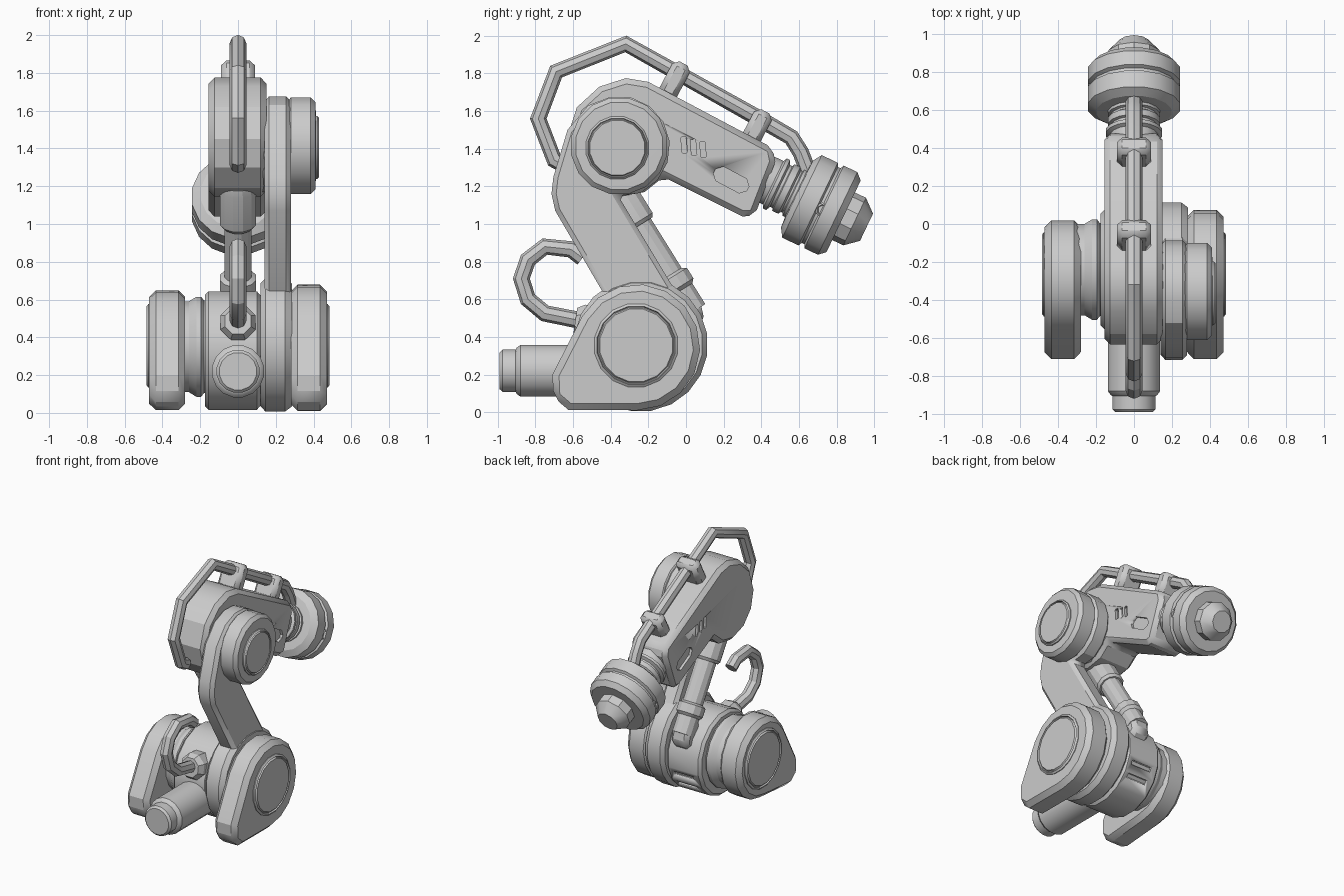
import bpy, bmesh
from math import sin, cos, pi, radians
from mathutils import Vector, Matrix

if "Cube" in bpy.data.objects:
    bpy.data.objects.remove(bpy.data.objects["Cube"])


def select(ob):
    bpy.ops.object.select_all(action='DESELECT')
    ob.select_set(True)
    bpy.context.view_layer.objects.active = ob


def finish(name, bm, bevel=0.0, angle=28):
    bmesh.ops.recalc_face_normals(bm, faces=bm.faces)
    me = bpy.data.meshes.new(name)
    bm.to_mesh(me)
    bm.free()
    ob = bpy.data.objects.new(name, me)
    bpy.context.collection.objects.link(ob)
    if bevel:
        m = ob.modifiers.new("bevel", 'BEVEL')
        m.width, m.segments, m.limit_method, m.angle_limit = bevel, 1, 'ANGLE', radians(45)
    select(ob)
    bpy.ops.object.shade_smooth_by_angle(angle=radians(angle))
    return ob


def lathe(name, origin, axis, prof, n=16):
    """Revolve (radius, distance) pairs round an axis."""
    bm = bmesh.new()
    rot = Vector(axis).to_track_quat('Z', 'Y')
    rings = []
    for r, t in prof:
        rings.append([bm.verts.new(Vector(origin) + rot @ Vector((
            r * cos(2 * pi * (i + .5) / n), r * sin(2 * pi * (i + .5) / n), t))) for i in range(n)])
    for a, b in zip(rings, rings[1:]):
        for i in range(n):
            bm.faces.new((a[i], a[(i + 1) % n], b[(i + 1) % n], b[i]))
    bm.faces.new(rings[0])
    bm.faces.new(rings[-1])
    return finish(name, bm)


def plate(name, pts, x0, x1, bevel=.025):
    """Extrude a side (y, z) profile across x."""
    bm = bmesh.new()
    a = [bm.verts.new((x0, y, z)) for y, z in pts]
    b = [bm.verts.new((x1, y, z)) for y, z in pts]
    n = len(pts)
    bm.faces.new(a)
    bm.faces.new(b)
    for i in range(n):
        bm.faces.new((a[i], a[(i + 1) % n], b[(i + 1) % n], b[i]))
    return finish(name, bm, bevel)


def arc(cy, cz, r, a0, a1, n):
    return [(cy + r * cos(radians(a0 + (a1 - a0) * i / n)),
             cz + r * sin(radians(a0 + (a1 - a0) * i / n))) for i in range(n + 1)]


def tube(name, pts, r):
    """Sweep a round cable along (y, z) points in the middle plane."""
    cu = bpy.data.curves.new(name, 'CURVE')
    cu.dimensions = '3D'
    cu.bevel_depth, cu.bevel_resolution, cu.use_fill_caps = r, 2, True
    sp = cu.splines.new('POLY')
    sp.points.add(len(pts) - 1)
    for p, (y, z) in zip(sp.points, pts):
        p.co = (0, y, z, 1)
    ob = bpy.data.objects.new(name, cu)
    bpy.context.collection.objects.link(ob)
    select(ob)
    bpy.ops.object.convert(target='MESH')
    bpy.ops.object.shade_smooth_by_angle(angle=radians(28))


def cut(target, name, boxes):
    """Sink slots, each (centre, size, tilt about x, corner), into a part."""
    bm = bmesh.new()
    for c, (sx, sy, sz), tilt, k in boxes:
        m = Matrix.Translation(c) @ Matrix.Rotation(tilt, 4, 'X')
        y, z = sy / 2, sz / 2
        ring = [(-y + k, -z), (y - k, -z), (y, -z + k), (y, z - k), (y - k, z), (-y + k, z), (-y, z - k), (-y, -z + k)]
        a, b = ([bm.verts.new(m @ Vector((x, *p))) for p in ring] for x in (-sx / 2, sx / 2))
        bm.faces.new(a)
        bm.faces.new(b)
        for i in range(8):
            bm.faces.new((a[i], a[(i + 1) % 8], b[(i + 1) % 8], b[i]))
    cutter = finish(name, bm)
    cutter.hide_render = True
    m = target.modifiers.new("slots", 'BOOLEAN')
    m.operation, m.object, m.solver = 'DIFFERENCE', cutter, 'EXACT'
    select(target)
    for mod in [k.name for k in target.modifiers if k.type in {'BEVEL', 'BOOLEAN'}]:
        bpy.ops.object.modifier_apply(modifier=mod)
    bpy.data.objects.remove(cutter)


def cap(name, x, s, c, r):
    """Round cover with a thin groove round a raised middle."""
    lathe(name, (x, *c), (s, 0, 0),
          [(r, -.04), (r, .005), (r * .94, .015), (r * .92, .004), (r * .9, .004), (r * .87, .015), (0.01, .015)], 16)


# base: two teardrop feet with round covers
for side, s, c, r in (("right", 1, (-.26, .345), .335), ("left", -1, (-.285, .345), .305)):
    pts = arc(*c, r, -90, 150, 11) + [(-.71, .2), (-.705, .08), (-.625, .012)]
    plate(side + "_foot", pts, s * .28, s * .47, .035)
    cap(side + "_foot_cover", s * .47, s, (-.265, .355), .225)

# base drum and its left neck
drum = lathe("base_drum", (0, -.24, .33), (1, 0, 0),
             [(.3, -.175), (.32, -.155), (.32, .1), (.29, .125), (.29, .15)], 16)
cut(drum, "drum_slot_cutter", [((-.02, -.24 + .32 * cos(a), .33 + .32 * sin(a)), (.17, .04, .035), a, .005)
                               for a in (radians(-20), radians(-38))])
lathe("base_neck", (0, -.24, .35), (-1, 0, 0),
      [(.25, .15), (.25, .18), (.27, .195), (.27, .22), (.245, .26), (.245, .3)], 16)

# front motor
lathe("front_motor", (0, -.35, .22), (0, -1, 0),
      [(.14, 0), (.14, .53), (.125, .55), (.115, .555), (.115, .625), (.1, .64)], 16)

# lower arm with its shoulder disc
arm_pts = [(-.42, .6), (-.695, 1.07), (-.715, 1.16), (-.705, 1.25), (-.63, 1.5), (-.52, 1.63)]
arm_pts += arc(-.355, 1.41, .27, 100, -65, 7) + [(-.36, 1.15), (-.06, .65)] + arc(-.24, .35, .33, 45, -225, 13)
plate("lower_arm", arm_pts, .14, .28)
lathe("shoulder_disc", (0, -.24, .36), (1, 0, 0), [(.33, .12), (.357, .145), (.357, .25), (.33, .285)], 20)

# elbow
lathe("elbow_core", (0, -.355, 1.415), (1, 0, 0), [(.25, .05), (.25, .3)], 16)
lathe("elbow_cap", (0, -.355, 1.415), (1, 0, 0),
      [(.235, .26), (.26, .28), (.26, .385), (.235, .41), (.18, .412)], 16)
cap("elbow_cover", .415, 1, (-.365, 1.405), .17)

# forearm
fore_pts = [(-.2, 1.755), (.46, 1.405), (.475, 1.33), (.365, 1.045), (.3, 1.04), (-.12, 1.25)]
fore_pts += [(-.22, 1.17), (-.36, 1.145), (-.5, 1.19), (-.6, 1.3), (-.635, 1.45),
             (-.58, 1.62), (-.46, 1.73), (-.32, 1.775)]
fore = plate("forearm", fore_pts, -.155, .15, .03)
tilt = radians(-28)
slots = []
for x in (-.155, .15):
    slots.append(((x, .24, 1.235), (.04, .2, .085), tilt, .03))
    slots += [((x, -.01 + i * .05, 1.42 - i * .012), (.04, .028, .085), radians(5), .004) for i in range(3)]
cut(fore, "forearm_slot_cutter", slots)

# wrist
axis = Vector((0, .9, -.43)).normalized()
root = Vector((0, .4, 1.25))
lathe("wrist_neck", root, axis,
      [(.13, -.03), (.13, .07), (.15, .08), (.15, .1), (.125, .11), (.125, .125), (.14, .13), (.14, .165),
       (.125, .175), (.125, .185), (.14, .19), (.14, .25)], 16)
lathe("wrist_head", root, axis,
      [(.13, .205), (.2, .21), (.248, .24), (.248, .335), (.228, .345), (.228, .36),
       (.248, .37), (.248, .45), (.215, .485), (.1, .485)], 16)
lathe("tool_tip", root, axis, [(.14, .46), (.14, .55), (.08, .62)], 10)
for s in (-1, 1):
    lathe("wrist_bolt", root + axis * .36 + Vector((s * .205, 0, -.02)), (s, 0, 0),
          [(.04, 0), (.04, .03), (.03, .035), (.025, .025)], 6)

# upper cable and its clamps
tube("upper_cable", [(-.64, 1.31), (-.7, 1.34), (-.785, 1.56), (-.69, 1.81), (-.32, 1.957), (.38, 1.565),
                     (.56, 1.46), (.61, 1.38), (.66, 1.25)], .044)
for y, z in ((-.06, 1.765), (.375, 1.51)):
    bm = bmesh.new()
    m = Matrix.Translation((0, y, z)) @ Matrix.Rotation(tilt, 4, 'X') @ Matrix.Diagonal((.18, .105, .2, 1))
    bmesh.ops.create_cube(bm, size=1, matrix=m)
    finish("cable_clamp", bm, .028)

# lower hose and its socket
tube("lower_hose", [(-.55, .82), (-.61, .865), (-.75, .88), (-.84, .81), (-.875, .71), (-.84, .6),
                    (-.75, .525), (-.5, .475)], .045)
lathe("hose_socket", (0, -.45, .465), (0, -1, .15), [(.1, 0), (.1, .1), (.075, .14), (.06, .14)], 8)

# piston behind the lower arm
p_axis = Vector((0, .53, -.85))
lathe("piston", (0, -.36, 1.17), p_axis,
      [(.09, -.06), (.1, -.02), (.1, .19), (.085, .21), (.075, .21), (.075, .52), (.1, .535),
       (.1, .6), (.08, .62), (.08, .75)], 12)
plate("piston_bracket", [(-.1, .5), (-.06, .66), (.0, .65), (.08, .57), (.1, .48), (.02, .4)], -.075, .075, .03)
